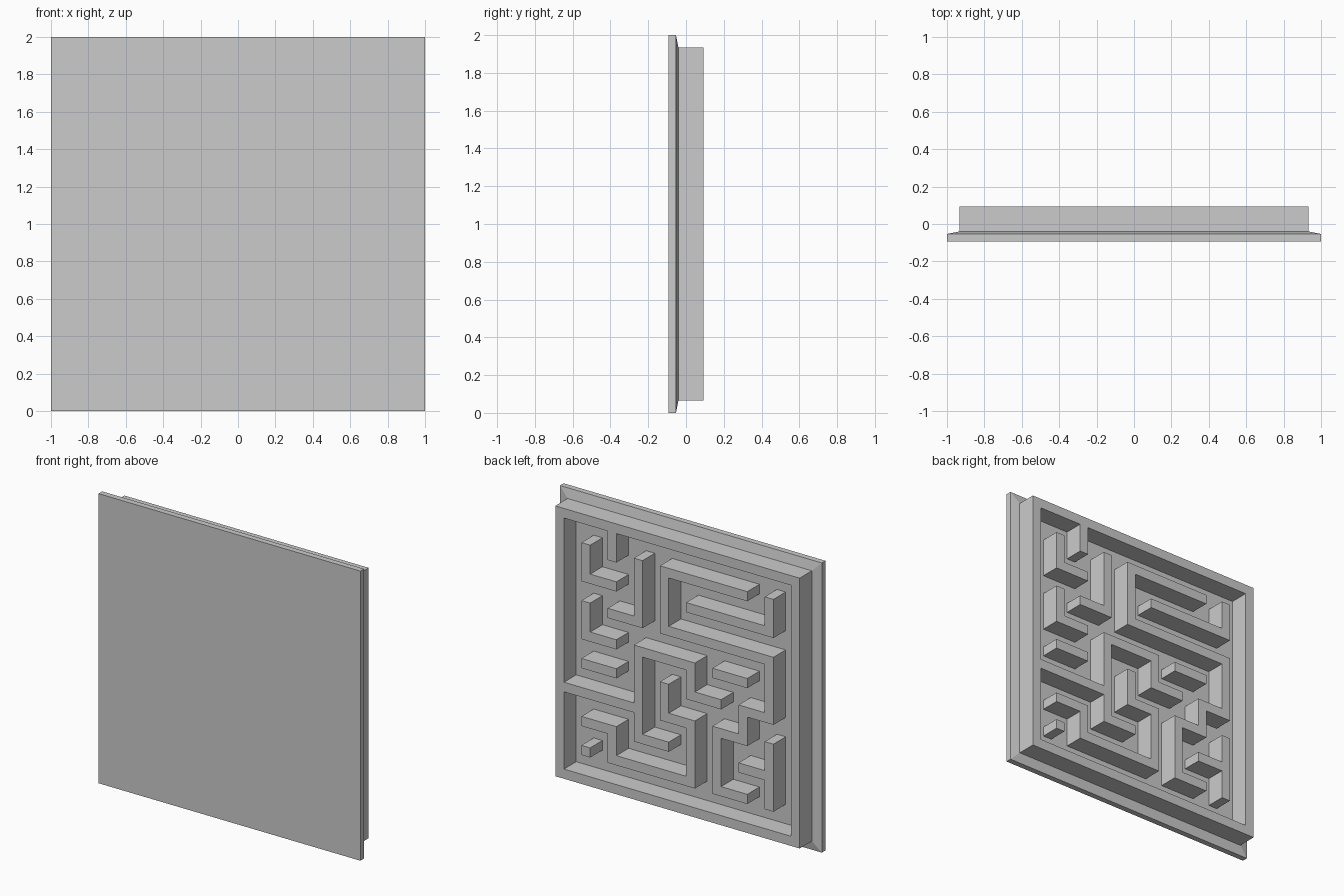
import bpy, bmesh

if "Cube" in bpy.data.objects:
    bpy.data.objects.remove(bpy.data.objects["Cube"])

U = 2 / 30                      # module: wall thickness, corridor is 2U
BACK, EDGE, FLOOR, TOP = -1.4 * U, -0.8 * U, -0.6 * U, 1.4 * U
HALF = 14 * U                   # half width of the walled area

# wall polylines on a 10 x 10 node lattice: column from +x side, row from top
WALLS = ["00 90 99 09 00", "11 12 22", "20 21", "31 33 23", "13 14 24", "15 25",
         "06 36", "65 55 54 34 37 47", "45 46 56 58 28 27 17", "18 18",
         "71 41 43 83 85 75 76 66 68 78", "81 82 52", "64 74", "86 88", "77 87"]

# rasterise walls into alternating thin (node) and wide (corridor) cells
solid = set()
for line in WALLS:
    pts = [(2 * int(p[0]), 2 * int(p[1])) for p in line.split()]
    for (a, b), (c, d) in zip(pts, pts[1:]):
        for i in range(min(a, c), max(a, c) + 1):
            for j in range(min(b, d), max(b, d) + 1):
                solid.add((i, j))

edges = [k // 2 * 3 * U + (k % 2) * U for k in range(20)]
bm = bmesh.new()


def quad(*pts):
    bm.faces.new([bm.verts.new(p) for p in pts])


def at(i, j, y):
    return (HALF - edges[i], y, 1 + HALF - edges[j])


# corridor floors, wall tops and wall sides
for i in range(19):
    for j in range(19):
        full = (i, j) in solid
        y = TOP if full else FLOOR
        quad(at(i, j, y), at(i + 1, j, y), at(i + 1, j + 1, y), at(i, j + 1, y))
        if not full:
            continue
        for di, dj, a, b in ((-1, 0, (0, 1), (0, 0)), (1, 0, (1, 0), (1, 1)),
                             (0, -1, (0, 0), (1, 0)), (0, 1, (1, 1), (0, 1))):
            if (i + di, j + dj) not in solid:
                p, q = (i + a[0], j + a[1]), (i + b[0], j + b[1])
                quad(at(*p, FLOOR), at(*q, FLOOR), at(*q, TOP), at(*p, TOP))
bmesh.ops.remove_doubles(bm, verts=bm.verts[:], dist=1e-4)
bmesh.ops.recalc_face_normals(bm, faces=bm.faces[:])
bmesh.ops.dissolve_limit(bm, angle_limit=0.02, use_dissolve_boundaries=True,
                         verts=bm.verts[:], edges=bm.edges[:])


# backing plate with sloped rim
def ring(r, y):
    return [(sx * r, y, 1 + sz * r) for sx, sz in ((-1, -1), (1, -1), (1, 1), (-1, 1))]


rings = [ring(1, BACK), ring(1, EDGE), ring(HALF, FLOOR)]
quad(*rings[0])
for lo, hi in zip(rings, rings[1:]):
    for k in range(4):
        n = (k + 1) % 4
        quad(lo[k], lo[n], hi[n], hi[k])
bmesh.ops.remove_doubles(bm, verts=bm.verts[:], dist=1e-4)
bmesh.ops.recalc_face_normals(bm, faces=bm.faces[:])

mesh = bpy.data.meshes.new("maze_panel")
bm.to_mesh(mesh)
bm.free()
bpy.context.collection.objects.link(bpy.data.objects.new("maze_panel", mesh))
